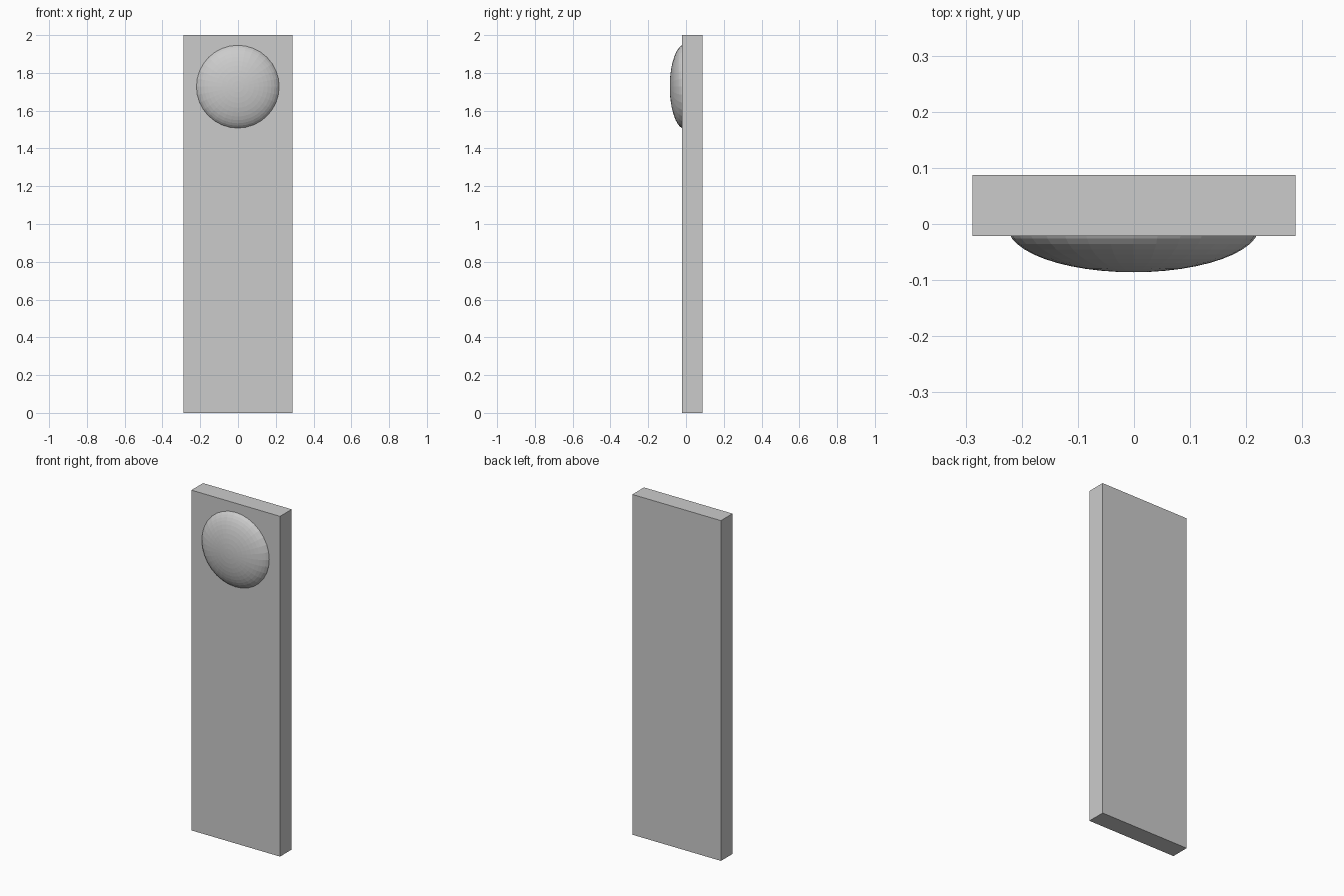
import bpy, bmesh, math
from mathutils import Matrix

if "Cube" in bpy.data.objects:
    bpy.data.objects.remove(bpy.data.objects["Cube"])

FRONT, BACK = -0.021, 0.087
DOME_TIP = -0.086


def mesh_object(name, bm):
    mesh = bpy.data.meshes.new(name)
    bm.to_mesh(mesh)
    bm.free()
    obj = bpy.data.objects.new(name, mesh)
    bpy.context.collection.objects.link(obj)
    return obj


# Upright slab
bm = bmesh.new()
bmesh.ops.create_cube(bm, size=1)
bmesh.ops.scale(bm, vec=(0.576, BACK - FRONT, 2), verts=bm.verts)
bmesh.ops.translate(bm, vec=(0, (FRONT + BACK) / 2, 1), verts=bm.verts)
mesh_object("panel", bm)

# Shallow dome on the front face, pole pointing forward, trimmed at the slab
bm = bmesh.new()
bmesh.ops.create_uvsphere(bm, u_segments=32, v_segments=24, radius=1)
bmesh.ops.rotate(bm, matrix=Matrix.Rotation(math.radians(90), 3, 'X'), verts=bm.verts)
centre_y = -0.005
bmesh.ops.scale(bm, vec=(0.224, centre_y - DOME_TIP, 0.224), verts=bm.verts)
bmesh.ops.translate(bm, vec=(-0.001, centre_y, 1.727), verts=bm.verts)
bmesh.ops.bisect_plane(bm, geom=bm.verts[:] + bm.edges[:] + bm.faces[:],
                       plane_co=(0, FRONT, 0), plane_no=(0, 1, 0), clear_outer=True)
dome = mesh_object("dome", bm)
for p in dome.data.polygons:
    p.use_smooth = False
